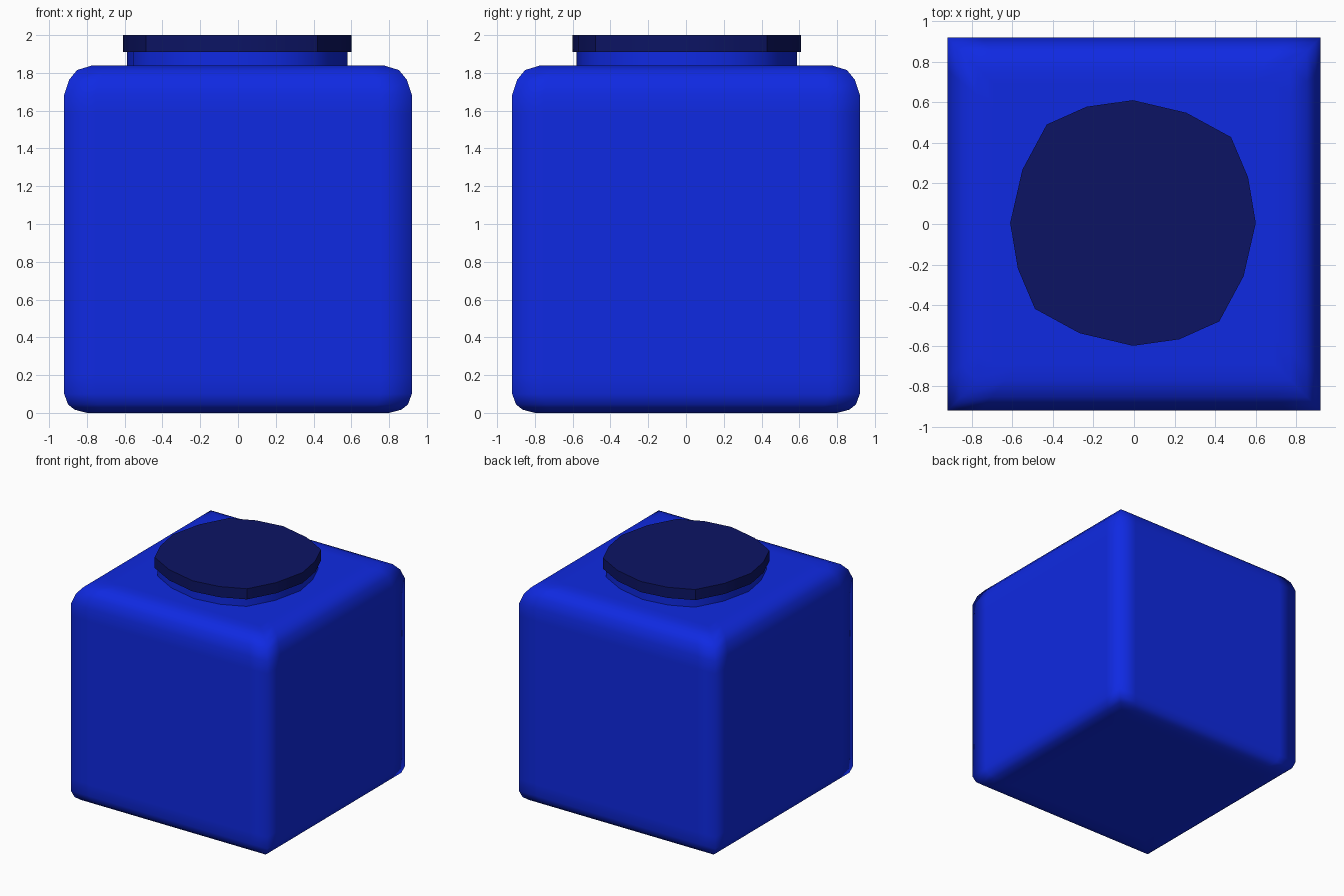
import bpy, bmesh, math

if "Cube" in bpy.data.objects:
    bpy.data.objects.remove(bpy.data.objects["Cube"])


def material(name, rgb):
    m = bpy.data.materials.new(name)
    m.diffuse_color = (*rgb, 1)
    m.use_nodes = True
    m.node_tree.nodes["Principled BSDF"].inputs["Base Color"].default_value = m.diffuse_color
    return m


def loft(name, rings, mat, angle=None):
    """Skin a stack of closed rings and cap both ends."""
    bm = bmesh.new()
    loops = [[bm.verts.new(p) for p in ring] for ring in rings]
    n = len(loops[0])
    for a, b in zip(loops, loops[1:]):
        for i in range(n):
            j = (i + 1) % n
            bm.faces.new((a[i], a[j], b[j], b[i]))
    bm.faces.new(loops[0][::-1])
    bm.faces.new(loops[-1])
    bmesh.ops.recalc_face_normals(bm, faces=bm.faces)
    me = bpy.data.meshes.new(name)
    bm.to_mesh(me)
    bm.free()
    ob = bpy.data.objects.new(name, me)
    bpy.context.collection.objects.link(ob)
    me.materials.append(mat)
    bpy.ops.object.select_all(action='DESELECT')
    ob.select_set(True)
    bpy.context.view_layer.objects.active = ob
    if angle is None:
        bpy.ops.object.shade_smooth()
    else:
        bpy.ops.object.shade_smooth_by_angle(angle=math.radians(angle))
    return ob


def square_ring(r, z):
    """Square with extra points beside each corner to hold the shading."""
    k = r * 0.82
    quarter = [(r, -k), (r, k), (r, r)]
    pts = []
    for _ in range(4):
        pts += quarter
        quarter = [(-y, x) for x, y in quarter]
    return [(x, y, z) for x, y in pts]


blue = material("blue", (0.0048, 0.0225, 0.76))
navy = material("navy", (0.0037, 0.007, 0.127))

# Body: square jar with rounded shoulder and base
profile = [(0.70, 0), (0.80, 0), (0.865, 0.017), (0.90, 0.045), (0.92, 0.10), (0.92, 0.20),
           (0.92, 1.58), (0.92, 1.685), (0.893, 1.765), (0.852, 1.815), (0.77, 1.84), (0.69, 1.84)]
loft("jar_body", [square_ring(r, z) for r, z in profile], blue)

# Slightly irregular 16-sided outline, half of it repeated by a half turn
half = [(0.605, 0.0), (0.567, 0.225), (0.483, 0.423), (0.263, 0.543),
        (0.0, 0.605), (-0.228, 0.573), (-0.425, 0.485), (-0.545, 0.262)]
outline = half + [(-x, -y) for x, y in half]


def outline_ring(scale, z):
    return [(x * scale - 0.005, y * scale + 0.005, z) for x, y in outline]


# Neck and lid
loft("jar_neck", [outline_ring(0.965, 1.82), outline_ring(0.965, 1.92)], blue, 45)
loft("jar_lid", [outline_ring(1, 1.91), outline_ring(1, 2.0)], navy, 30)
